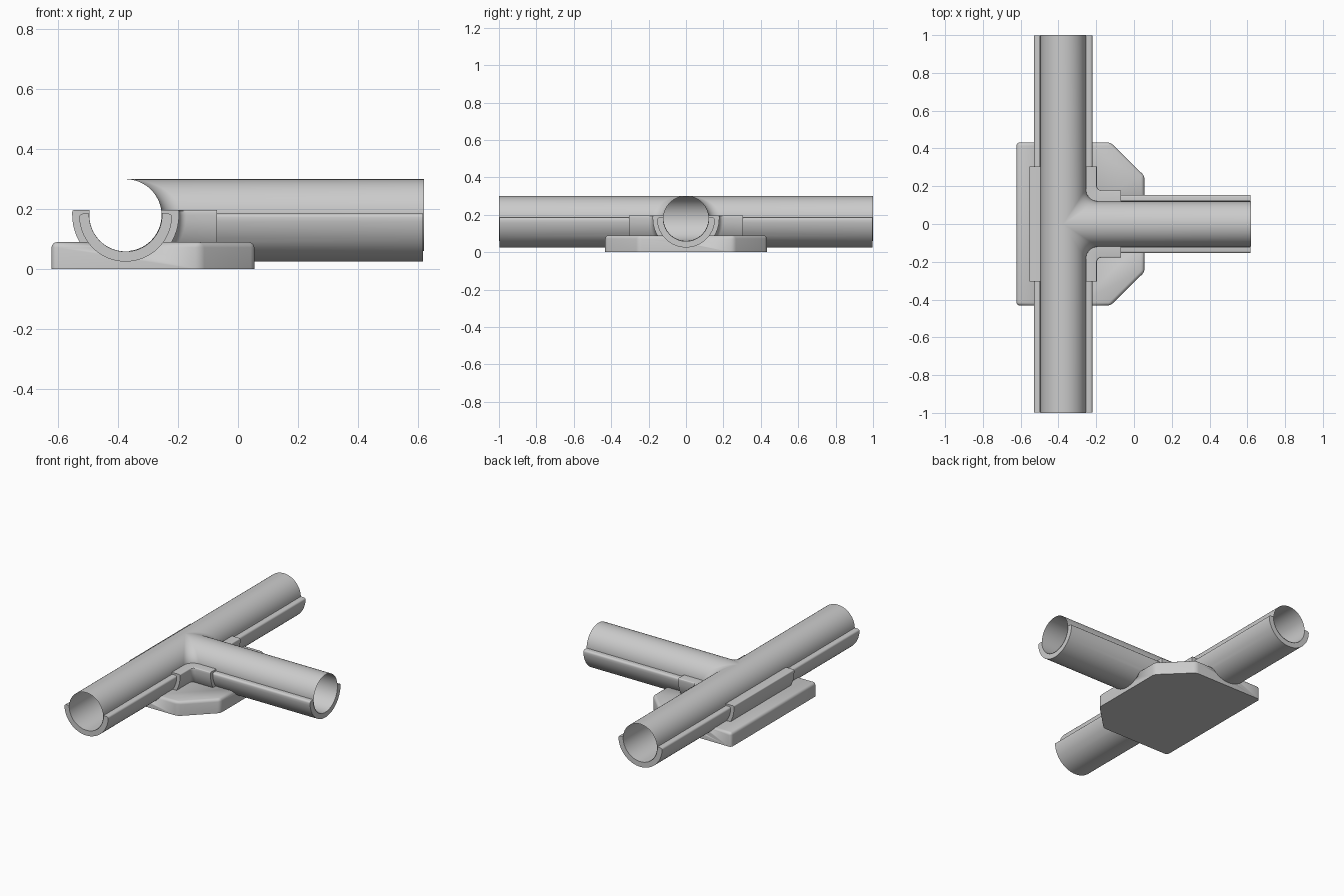
import bpy, bmesh
from math import sin, cos, pi, asin, radians

if "Cube" in bpy.data.objects:
    bpy.data.objects.remove(bpy.data.objects["Cube"])

AXIS_X, AXIS_Z = -0.375, 0.18      # axis of the main run
TUBE_R, SHELL_R, COLLAR_R = 0.12, 0.155, 0.178
FILLET, ARC_STEPS = 0.065, 8

grey = bpy.data.materials.new("plain grey")
grey.use_nodes = True
colour = (0.6, 0.6, 0.6, 1)
grey.diffuse_color = colour
grey.node_tree.nodes["Principled BSDF"].inputs["Base Color"].default_value = colour


def finish(bm, name):
    bmesh.ops.remove_doubles(bm, verts=bm.verts, dist=1e-5)
    bmesh.ops.recalc_face_normals(bm, faces=bm.faces)
    mesh = bpy.data.meshes.new(name)
    bm.to_mesh(mesh)
    bm.free()
    mesh.materials.append(grey)
    mesh.shade_smooth()
    mesh.set_sharp_from_angle(angle=radians(32))
    obj = bpy.data.objects.new(name, mesh)
    bpy.context.collection.objects.link(obj)
    return obj


def arc(radius, start, end, steps):
    """Half-section points (distance from axis, height)."""
    angles = [start + (end - start) * i / steps for i in range(steps + 1)]
    return [(max(0, radius * cos(a)), AXIS_Z + radius * sin(a)) for a in angles]


def corner_path(w, half_length, branch_end, outer_fillet):
    """Plan path from the main run round the inner corner to the branch end."""
    f = FILLET * w / TUBE_R if w < 0.125 else outer_fillet
    path = [(AXIS_X + w, -half_length)]
    for i in range(ARC_STEPS + 1):
        a = pi / 2 * i / ARC_STEPS
        path.append((AXIS_X + w + f - f * cos(a), -w - f + f * sin(a)))
    return path + [(branch_end, -w)]


def sweep(bm, profile, paths, capped):
    rows = [[bm.verts.new((x, y, z)) for x, y in path]
            for (w, z), path in zip(profile, paths)]
    for a, b in zip(rows, rows[1:]):
        for i in range(len(a) - 1):
            bm.faces.new((a[i], a[i + 1], b[i + 1], b[i]))
    if capped:
        for end in (0, -1):
            bm.faces.new([row[end] for row in rows])


def tee(name, profile, half_length, branch_end, outer_fillet=0.03, capped=True):
    """Sweep a half section round both inner corners and along the plain side."""
    bm = bmesh.new()
    corner = [corner_path(w, half_length, branch_end, outer_fillet) for w, z in profile]
    sweep(bm, profile, corner, capped)
    sweep(bm, profile, [[(x, -y) for x, y in p] for p in corner], capped)
    plain = [[(AXIS_X - w, y) for y in (-half_length, 0, half_length)] for w, z in profile]
    sweep(bm, profile, plain, capped)
    # weld, dropping collapsed faces on the axis
    bmesh.ops.remove_doubles(bm, verts=bm.verts, dist=1e-5)
    bmesh.ops.dissolve_degenerate(bm, dist=1e-6, edges=bm.edges)
    return finish(bm, name)


def trough(outer_r, inner_r, top, rounding):
    """Half section of an open channel with a softened rim."""
    h = top - AXIS_Z
    outer = arc(outer_r, -pi / 2, asin((h - rounding) / outer_r) if h < rounding else 0, 16)
    w = outer[-1][0]
    rim = [(w - rounding * (1 - cos(a)), top - rounding + rounding * sin(a))
           for a in (0, pi / 6, pi / 3, pi / 2)]
    inner = arc(inner_r, asin(h / inner_r), -pi / 2, 16)
    return outer + rim + inner


# Thin pipe with blended branch
tee("pipe_tee", arc(TUBE_R, -pi / 2, pi / 2, 32), 1.0, 0.62, capped=False)

# Half shell cradling the pipe
tee("lower_shell", trough(SHELL_R, 0.1215, 0.185, 0.012), 0.998, 0.618)

# Thicker collar around the junction
tee("junction_collar", trough(COLLAR_R, 0.121, 0.197, 0.006), 0.305, -0.07, 0.025)

# Base plate with clipped corners
bm = bmesh.new()
half = [(-0.622, 0.432), (-0.125, 0.432), (0.055, 0.255)]
outline = half + [(x, -y) for x, y in reversed(half)]
bottom = bm.faces.new([bm.verts.new((x, y, 0)) for x, y in outline])
up = bmesh.ops.extrude_face_region(bm, geom=[bottom], use_keep_orig=True)
for v in up["geom"]:
    if isinstance(v, bmesh.types.BMVert):
        v.co.z = 0.09
bmesh.ops.recalc_face_normals(bm, faces=bm.faces)
soft = [e for e in bm.edges if max(v.co.z for v in e.verts) > 0.05]
bmesh.ops.bevel(bm, geom=soft, offset=0.018, segments=4, profile=0.5, affect='EDGES')
plate = finish(bm, "base_plate")

# Bore the pipe channels out of the plate
for axis in "YX":
    bm = bmesh.new()
    bmesh.ops.create_cone(bm, cap_ends=True, segments=48, radius1=0.132, radius2=0.132, depth=2.4)
    for v in bm.verts:
        x, y, z = v.co
        if axis == "Y":
            v.co = (AXIS_X + x, z, AXIS_Z + y)
        else:
            v.co = (AXIS_X + z / 2 + 1.2 / 2, x, AXIS_Z + y)
    cutter = finish(bm, "channel_cutter")
    cutter.hide_render = True
    cutter.hide_set(True)
    cut = plate.modifiers.new("channel", 'BOOLEAN')
    cut.operation, cut.solver, cut.object = 'DIFFERENCE', 'EXACT', cutter
